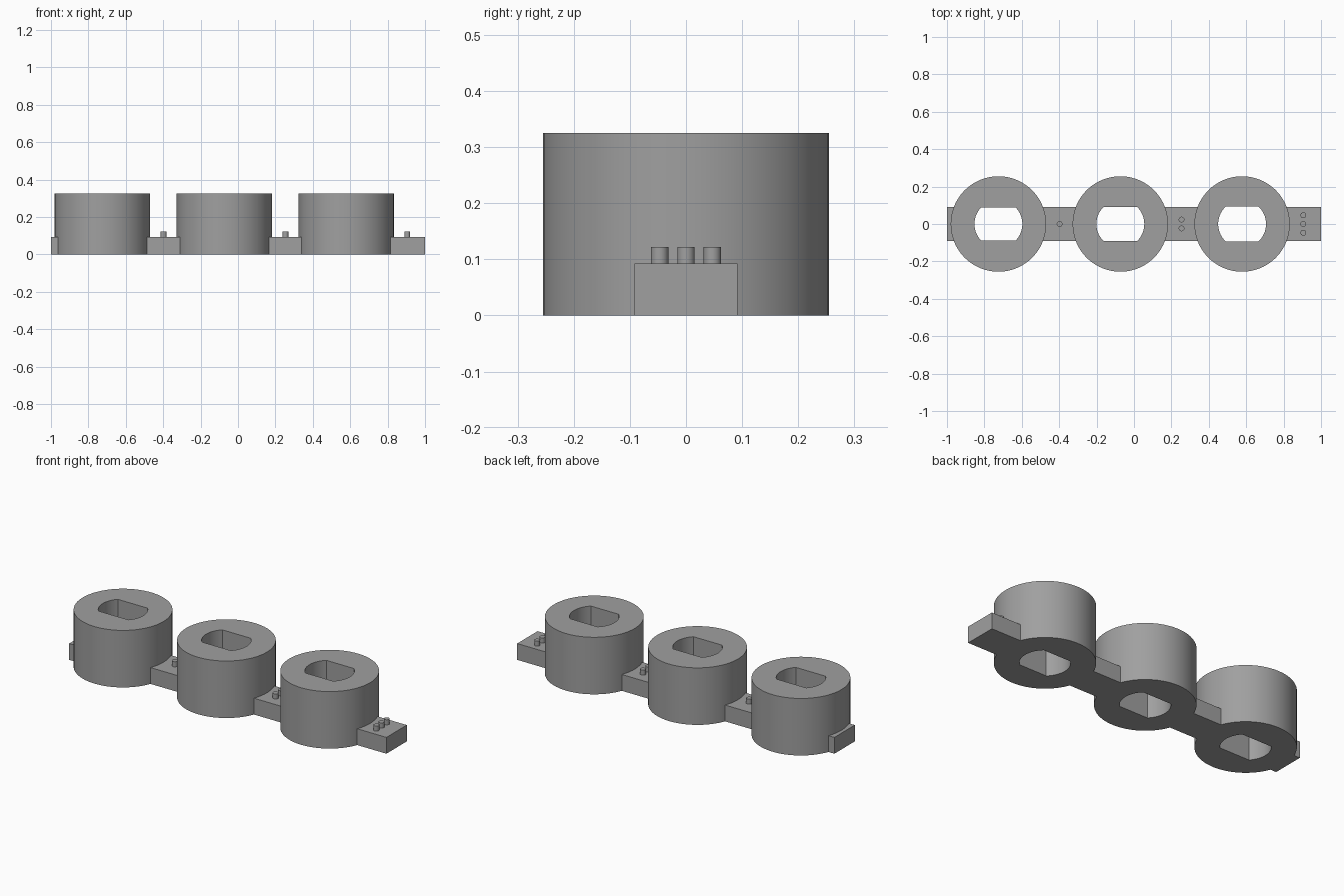
import bpy
import bmesh
from math import asin, cos, sin, pi, radians

if "Cube" in bpy.data.objects:
    bpy.data.objects.remove(bpy.data.objects["Cube"], do_unlink=True)

OUTER, BORE, HEIGHT = 0.255, 0.128, 0.325
BAR_HALF, BAR_TOP = 0.092, 0.093
PEG_R, PEG_TOP, PEG_STEP = 0.0155, 0.122, 0.047
CENTRES = (-0.725, -0.073, 0.578)
FLATS = (0.087, 0.091, 0.094)

grey = bpy.data.materials.new("plain_grey")
grey.use_nodes = True
colour = (0.35, 0.35, 0.35, 1)
grey.diffuse_color = colour
grey.node_tree.nodes["Principled BSDF"].inputs["Base Color"].default_value = colour


def finish(name, bm):
    bmesh.ops.recalc_face_normals(bm, faces=bm.faces)
    mesh = bpy.data.meshes.new(name)
    bm.to_mesh(mesh)
    bm.free()
    mesh.materials.append(grey)
    obj = bpy.data.objects.new(name, mesh)
    bpy.context.collection.objects.link(obj)
    bpy.ops.object.select_all(action="DESELECT")
    obj.select_set(True)
    bpy.context.view_layer.objects.active = obj
    bpy.ops.object.shade_smooth_by_angle(angle=radians(30))


def prism(name, outline, bottom, top):
    """Extrude a flat outline upwards."""
    bm = bmesh.new()
    base = bm.faces.new([bm.verts.new((x, y, bottom)) for x, y in outline])
    ext = bmesh.ops.extrude_face_region(bm, geom=[base], use_keep_orig=True)
    verts = [g for g in ext["geom"] if isinstance(g, bmesh.types.BMVert)]
    bmesh.ops.translate(bm, verts=verts, vec=(0, 0, top - bottom))
    finish(name, bm)


def ring(name, cx, flat):
    """Tall round body with a through hole that has two flat sides."""
    corner = asin(flat / BORE)
    angles = [2 * pi * i / 96 for i in range(96)]
    angles += [corner, pi - corner, pi + corner, 2 * pi - corner]
    angles = sorted(angles)
    bm = bmesh.new()

    def loop(radius, z):
        return [bm.verts.new((cx + radius(a) * cos(a), radius(a) * sin(a), z)) for a in angles]

    def wall(a):
        return OUTER

    def hole(a):
        return min(BORE, flat / max(abs(sin(a)), 0.001))

    loops = [loop(wall, 0), loop(wall, HEIGHT), loop(hole, HEIGHT), loop(hole, 0)]
    n = len(angles)
    for k in range(4):
        a, b = loops[k], loops[(k + 1) % 4]
        for i in range(n):
            j = (i + 1) % n
            bm.faces.new((a[i], a[j], b[j], b[i]))
    finish(name, bm)


def arm_end(x, side):
    """End of an arm, listed from -y to +y; curved where it meets a ring."""
    if side == 0:
        return [(x, -BAR_HALF), (x, BAR_HALF)]
    r = OUTER - 0.005
    half = asin(BAR_HALF / r)
    steps = [half * (i / 6 - 1) for i in range(13)]
    return [(x + side * r * cos(a), r * sin(a)) for a in steps]


# Round bodies
for i, (cx, flat) in enumerate(zip(CENTRES, FLATS), 1):
    ring(f"ring_{i}", cx, flat)

# Low arms joining the bodies and capping both ends
ends = [(-1, 0)] + [(c, 1) for c in CENTRES]
stops = [(c, -1) for c in CENTRES] + [(1, 0)]
for i, (start, stop) in enumerate(zip(ends, stops)):
    outline = arm_end(*start) + arm_end(*stop)[::-1]
    prism(f"arm_{i}", outline, 0, BAR_TOP)

# Counting pegs: one, two and three
for count, cx in enumerate(CENTRES, 1):
    for k in range(count):
        y = (k - (count - 1) / 2) * PEG_STEP
        circle = [(cx + 0.327 + PEG_R * cos(t * pi / 12), y + PEG_R * sin(t * pi / 12))
                  for t in range(24)]
        prism(f"peg_{count}_{k + 1}", circle, BAR_TOP - 0.01, PEG_TOP)
